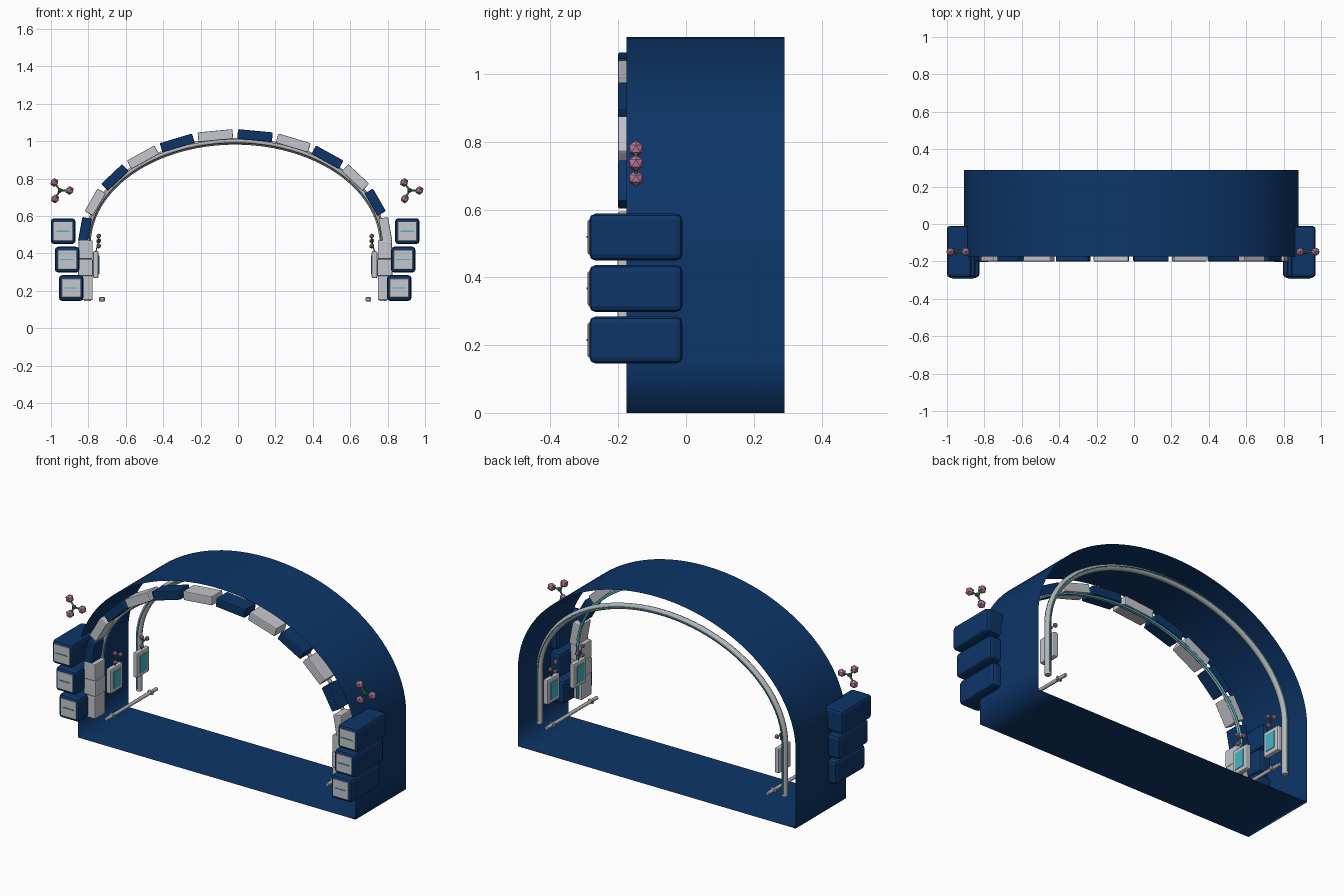
import bpy, bmesh, math
from mathutils import Vector

cube = bpy.data.objects.get("Cube")
if cube:
    bpy.data.objects.remove(cube)

CX, SPRING = -0.015, 0.45   # arch centre line and springing height


def material(name, rgb, rough=0.5):
    m = bpy.data.materials.new(name)
    m.use_nodes = True
    m.diffuse_color = (*rgb, 1)
    bsdf = m.node_tree.nodes["Principled BSDF"]
    bsdf.inputs["Base Color"].default_value = (*rgb, 1)
    bsdf.inputs["Roughness"].default_value = rough
    return m


NAVY = material("navy", (0.004, 0.036, 0.14))
PALE = material("pale grey", (0.56, 0.57, 0.61))
METAL = material("metal grey", (0.45, 0.47, 0.48))
TEAL = material("teal glow", (0.06, 0.46, 0.58))
PINK = material("blossom pink", (0.50, 0.20, 0.36))
GREEN = material("leaf green", (0.05, 0.22, 0.07))


def add_object(name, bm, mat, smooth=False):
    mesh = bpy.data.meshes.new(name)
    bm.to_mesh(mesh)
    bm.free()
    for p in mesh.polygons:
        p.use_smooth = smooth
    mesh.materials.append(mat)
    ob = bpy.data.objects.new(name, mesh)
    bpy.context.collection.objects.link(ob)
    return ob


def box(name, centre, size, mat, bevel=0.0, tilt=0.0):
    bm = bmesh.new()
    bmesh.ops.create_cube(bm, size=1)
    bmesh.ops.scale(bm, vec=size, verts=bm.verts)
    ob = add_object(name, bm, mat)
    ob.location = centre
    ob.rotation_euler.y = tilt
    if bevel:
        mod = ob.modifiers.new("bevel", 'BEVEL')
        mod.width = bevel
        mod.segments = 2
    return ob


def ball(name, centre, radius, mat):
    bm = bmesh.new()
    bmesh.ops.create_icosphere(bm, subdivisions=1, radius=radius)
    ob = add_object(name, bm, mat)
    ob.location = centre
    return ob


def tube(name, points, radius, mat):
    curve = bpy.data.curves.new(name, 'CURVE')
    curve.dimensions = '3D'
    curve.bevel_depth = radius
    curve.bevel_resolution = 2
    curve.use_fill_caps = True
    spline = curve.splines.new('POLY')
    spline.points.add(len(points) - 1)
    for p, co in zip(spline.points, points):
        p.co = (*co, 1)
    spline.use_smooth = True
    curve.materials.append(mat)
    ob = bpy.data.objects.new(name, curve)
    bpy.context.collection.objects.link(ob)
    return ob


def on_arch(angle, a, b, y):
    return Vector((CX + a * math.cos(angle), y, SPRING + b * math.sin(angle)))


def arch_path(a, b, y, base, steps=48):
    arc = [on_arch(math.pi * i / steps, a, b, y) for i in range(steps + 1)]
    return ([Vector((CX + a, y, base))] + arc + [Vector((CX - a, y, base))])


# Open-ended outer shell with a flat floor
bm = bmesh.new()
profile = arch_path(0.895, 0.66, 0, 0.0)
profile.insert(1, Vector((CX + 0.895, 0, 0.15)))
profile.insert(-1, Vector((CX - 0.895, 0, 0.15)))
profile += [Vector((CX - 0.74, 0, 0)), Vector((CX + 0.74, 0, 0))]
rings = [[bm.verts.new((p.x, y, p.z)) for p in profile] for y in (-0.175, 0.29)]
for i in range(len(profile)):
    j = (i + 1) % len(profile)
    bm.faces.new((rings[0][i], rings[0][j], rings[1][j], rings[1][i]))
bmesh.ops.recalc_face_normals(bm, faces=bm.faces)
add_object("outer_shell", bm, NAVY, smooth=True)

# Alternating blocks of the front arch
BLOCKS = 12
step = math.pi / BLOCKS
for i in range(BLOCKS):
    start = on_arch(i * step, 0.81, 0.585, -0.15)
    end = on_arch((i + 1) * step, 0.81, 0.585, -0.15)
    chord = end - start
    centre = on_arch((i + 0.5) * step, 0.81, 0.585, -0.15)
    box(f"arch_block_{i + 1}", centre, (chord.length - 0.024, 0.1, 0.052),
        NAVY if i % 2 else PALE, 0.005, -math.atan2(chord.z, chord.x))

# Rear support tube and glowing lines
tube("rear_arch_tube", arch_path(0.79, 0.55, 0.24, 0.145), 0.018, METAL)
tube("front_arch_tube", arch_path(0.79, 0.55, -0.11, 0.16), 0.010, METAL)
tube("front_arch_light", arch_path(0.785, 0.545, -0.098, 0.16), 0.006, TEAL)
for k, y in enumerate((0.221, 0.259)):
    tube(f"rear_arch_light_{k + 1}", arch_path(0.79, 0.55, y, 0.16), 0.003, TEAL)


def flower(name, centre, across, scale):
    """Three blossoms on stalks, spread along the given sideways direction."""
    ball(name + "_heart", centre, 0.014 * scale, GREEN)
    for k, angle in enumerate((0, 125, 240)):
        a = math.radians(angle)
        tip = centre + (across * math.cos(a) + Vector((0, 0, math.sin(a)))) * 0.052 * scale
        tube(f"{name}_stalk_{k + 1}", [centre, tip], 0.005 * scale, GREEN)
        ball(f"{name}_blossom_{k + 1}", tip, 0.024 * scale, PINK)


for s, side in ((1, "left"), (-1, "right")):
    # Stacked storage boxes with front plates
    for k in range(3):
        x, z = CX + s * (0.877 + 0.0215 * k), 0.215 + 0.152 * k
        box(f"{side}_box_{k + 1}", (x, -0.148, z), (0.132, 0.275, 0.138), NAVY, 0.018)
        box(f"{side}_box_plate_{k + 1}", (x, -0.2865, z), (0.102, 0.007, 0.1), PALE, 0.003)
        box(f"{side}_box_light_{k + 1}", (x, -0.291, z), (0.07, 0.004, 0.006), TEAL)

    # Front pillar in three parts
    for k, (off, z, w, h) in enumerate(((0.795, 0.215, 0.065, 0.13),
                                        (0.80, 0.325, 0.08, 0.09),
                                        (0.80, 0.42, 0.075, 0.1))):
        box(f"{side}_pillar_part_{k + 1}", (CX + s * off, -0.155, z),
            (w, 0.095, h), PALE, 0.006)

    # Wall screens facing inwards, each with a small flower
    for k, y in enumerate((-0.05, 0.195)):
        x = CX + s * 0.745
        box(f"{side}_screen_frame_{k + 1}", (x, y, 0.34), (0.03, 0.115, 0.145), PALE, 0.008)
        box(f"{side}_screen_{k + 1}", (x - s * 0.0165, y, 0.34), (0.005, 0.065, 0.098), TEAL)
        tube(f"{side}_screen_stem_{k + 1}",
             [Vector((x, y, 0.41)), Vector((x - s * 0.015, y, 0.467))], 0.003, GREEN)
        flower(f"{side}_screen_flower_{k + 1}", Vector((x - s * 0.015, y, 0.467)),
               Vector((0, 1, 0)), 0.6)

    # Low rail along the depth, with collars
    rail_x = CX + s * 0.712
    tube(f"{side}_rail", [Vector((rail_x, y, 0.155)) for y in (-0.175, 0.29)], 0.010, METAL)
    for k, y in enumerate((-0.12, 0.235)):
        box(f"{side}_rail_collar_{k + 1}", (rail_x, y, 0.155), (0.03, 0.016, 0.022), METAL, 0.003)

    # Large flower above the boxes
    flower(f"{side}_flower", Vector((CX + s * 0.935 - 0.002, -0.148, 0.737)),
           Vector((1, 0, 0)), 1.0)
